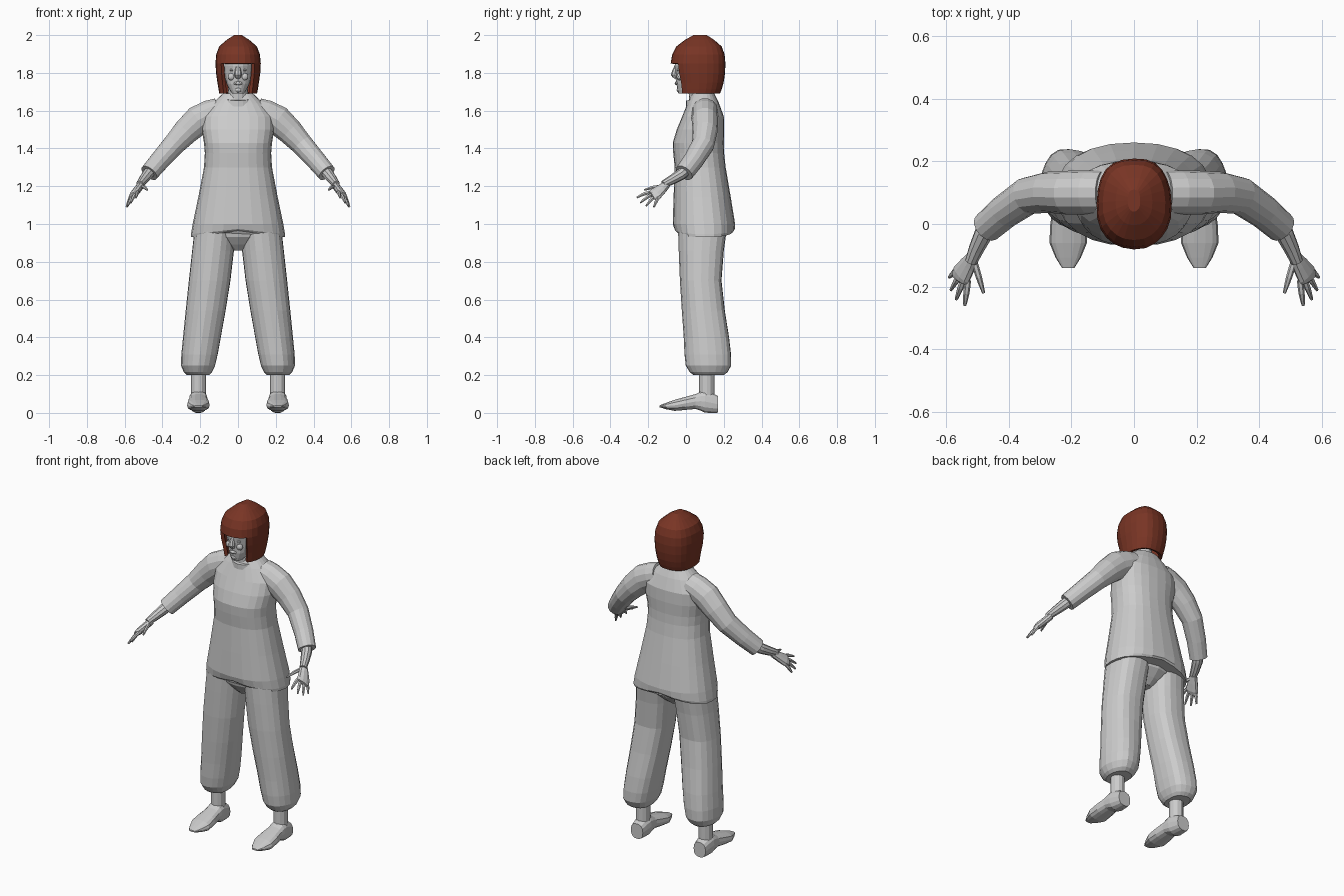
import bpy, bmesh, math
from mathutils import Vector, Matrix

cube = bpy.data.objects.get("Cube")
if cube:
    bpy.data.objects.remove(cube, do_unlink=True)


def material(name, colour):
    result = bpy.data.materials.new(name)
    result.use_nodes = True
    result.diffuse_color = colour
    shader = result.node_tree.nodes["Principled BSDF"]
    shader.inputs["Base Color"].default_value = colour
    return result


GREY = material("plain grey", (.6, .6, .6, 1))
AUBURN = material("auburn hair", (.19, .035, .018, 1))
X, Y, Z = Matrix.Identity(3)


def finish(name, bm, mat=GREY):
    mesh = bpy.data.meshes.new(name)
    bm.to_mesh(mesh)
    bm.free()
    mesh.materials.append(mat)
    ob = bpy.data.objects.new(name, mesh)
    bpy.context.collection.objects.link(ob)
    return ob


def refine(rings):
    """Put a smoothly interpolated ring between each pair of rings."""
    rings = [Vector(ring) for ring in rings]
    padded = [rings[0], *rings, rings[-1]]
    result = []
    for before, start, end, after in zip(padded, rings, rings[1:], padded[3:]):
        result += [start, (start + end) * 9 / 16 - (before + after) / 16]
    return result + [rings[-1]]


def loft(name, rings, sides=16, axis=None, ref=X, power=1, fold=0,
         side=1, mat=GREY, shape=None, cut=None):
    """Skin rings of (x, y, z, radius_u, radius_v); without an axis, follow the path."""
    bm = bmesh.new()
    rings = refine(rings)
    centres = [ring.xyz for ring in map(lambda r: Vector(r[:3]), rings)]
    loops = []
    for i, (ring, centre) in enumerate(zip(rings, centres)):
        ahead = centres[min(i + 1, len(centres) - 1)]
        behind = centres[max(i - 1, 0)]
        normal = axis or (ahead - behind).normalized()
        u = (ref - normal * ref.dot(normal)).normalized()
        v = normal.cross(u)
        loop = []
        for k in range(sides):
            angle = math.tau * k / sides
            c, s = math.cos(angle), math.sin(angle)
            ripple = 1 + fold * math.cos(5 * angle + i / 4)
            across = math.copysign(abs(c) ** power, c) * ring[3] * ripple
            along = math.copysign(abs(s) ** power, s) * ring[4] * ripple
            point = centre + u * across + v * along
            if shape:
                shape(point)
            point.x *= side
            loop.append(bm.verts.new(point))
        loops.append(loop)
    for lower, upper in zip(loops, loops[1:]):
        for k in range(sides):
            bm.faces.new((lower[k - 1], lower[k], upper[k], upper[k - 1]))
    for end in (loops[0], loops[-1]):
        bm.faces.new(end)
    bmesh.ops.recalc_face_normals(bm, faces=bm.faces)
    if cut:
        gone = [face for face in bm.faces if cut(face.calc_center_median())]
        bmesh.ops.delete(bm, geom=gone, context="FACES")
    return finish(name, bm, mat)


def stack(name, rows, **options):
    """Loft level rings given as (height, half width, front y, back y)."""
    rings = [(0, (front + back) / 2, height, width, (back - front) / 2)
             for height, width, front, back in rows]
    return loft(name, rings, axis=Z, **options)


def blob(name, place, size):
    bm = bmesh.new()
    matrix = Matrix.LocRotScale(Vector(place), None, Vector(size))
    bmesh.ops.create_icosphere(bm, subdivisions=2, radius=1, matrix=matrix)
    return finish(name, bm)


# Shirt, with a hem that arches up at front and back
def arch_hem(point):
    if point.z < 1:
        point.z += (1 - point.z) / 2 * (1 - abs(point.x) * 4)


stack("shirt", [(.93, .25, -.05, .25), (1, .24, -.07, .26), (1.3, .18, -.06, .21),
                (1.43, .18, -.07, .2), (1.57, .19, -.02, .2), (1.69, .08, .03, .15)],
      sides=24, power=.85, shape=arch_hem)


# Collar band, lower at the front
def tilt_collar(point):
    point.z += (point.y - .07) / 4


stack("collar", [(1.64, .09, 0, .15), (1.67, .08, 0, .15)], sides=20, shape=tilt_collar)
stack("neck", [(1.6, .06, .02, .14), (1.76, .05, .01, .12)])


# Head, with the eye sockets pushed in
def sink_sockets(point):
    if 1.76 < point.z < 1.83 and point.y < 0 and .02 < abs(point.x) < .06:
        point.y += .01


stack("head", [(1.69, .03, -.04, .03), (1.74, .06, -.05, .12),
               (1.84, .08, -.06, .17), (1.95, .05, -.02, .14)],
      sides=20, power=.9, shape=sink_sockets)
stack("nose", [(1.77, .01, -.06, -.04), (1.79, .02, -.08, -.04), (1.84, .01, -.06, -.04)],
      sides=8)
blob("lips", (0, -.05, 1.745), (.024, .01, .01))
blob("chin", (0, -.035, 1.71), (.02, .015, .015))


# Bobbed hair: a shell with the face opening cut below the fringe
def outside_hair(centre):
    face_opening = centre.z < 1.85 and abs(centre.x) < .08 and centre.y < .03
    return face_opening or centre.z < 1.695


hair = stack("hair", [(1.69, .1, -.05, .18), (1.75, .11, -.06, .2), (1.85, .12, -.08, .21),
                      (1.94, .1, -.05, .19), (2, .02, .04, .11)],
             sides=24, power=.85, fold=.01, mat=AUBURN, cut=outside_hair)
shell = hair.modifiers.new("thickness", "SOLIDIFY")
shell.thickness = .02
shell.offset = -1

# Seat of the trousers, joining both legs
stack("trouser_seat", [(.86, .03, .03, .13), (.93, .15, -.03, .21), (1, .2, -.04, .22)])

for side, label in ((1, "left"), (-1, "right")):
    # Baggy trouser leg, gathered at the ankle
    loft(label + "_trouser_leg",
         [(.21, .12, .2, .06, .08), (.21, .12, .25, .09, .12), (.19, .11, .4, .1, .12),
          (.15, .08, .7, .11, .11), (.12, .09, .98, .11, .13)],
         sides=20, axis=Z, power=.9, fold=.02, side=side)
    loft(label + "_ankle", [(.21, .11, .08, .04, .04), (.21, .11, .25, .04, .04)],
         sides=12, side=side)

    # Shoe from heel to toe: (y, half width, bottom, top)
    shoe = [(.17, .04, 0, .09), (.1, .05, 0, .12), (.05, .05, .02, .1),
            (-.06, .06, .01, .07), (-.14, .02, .03, .04)]
    loft(label + "_shoe",
         [(.21, y, (bottom + top) / 2, width, (top - bottom) / 2)
          for y, width, bottom, top in shoe],
         sides=14, axis=-Y, power=.8, side=side)

    # Sleeve and forearm follow the bent arm
    loft(label + "_sleeve",
         [(.1, .1, 1.6, .07, .07), (.21, .1, 1.55, .07, .08), (.34, .09, 1.42, .06, .06),
          (.47, -.01, 1.27, .05, .05)], sides=14, ref=Y, side=side)
    loft(label + "_forearm",
         [(.43, .04, 1.32, .03, .03), (.48, -.03, 1.26, .03, .03), (.52, -.12, 1.21, .02, .02)],
         sides=10, ref=Y, side=side)

    # Flattened palm
    loft(label + "_palm",
         [(.51, -.1, 1.21, .02, .02), (.55, -.16, 1.16, .04, .02), (.56, -.18, 1.15, .03, .01)],
         sides=10, ref=X + Y - Z, side=side)

    # Four fingers fanned out from the knuckles, then the thumb
    digits = {"thumb": (Vector((.51, -.12, 1.2)), Vector((.48, -.22, 1.18)))}
    for i, finger in enumerate(("index", "middle", "ring", "little")):
        knuckle = Vector((.53, -.18, 1.17)).lerp(Vector((.56, -.14, 1.15)), i / 3)
        tip = Vector((.54, -.26, 1.14)).lerp(Vector((.59, -.17, 1.09)), i / 3)
        tip += (X - Y - Z) * math.sin(math.pi * i / 3) / 80
        digits[finger + "_finger"] = (knuckle, tip)
    for digit, (root, tip) in digits.items():
        middle = (root + tip) / 2 + Z / 200
        loft(label + "_" + digit,
             [(*root, .01, .01), (*middle, .01, .01), (*tip, .005, .005)],
             sides=6, ref=X, side=side)

    # Eye and cheek
    blob(label + "_eye", (side * .03, -.04, 1.815), (.015, .01, .007))
    blob(label + "_cheek", (side * .035, -.035, 1.78), (.02, .015, .02))
